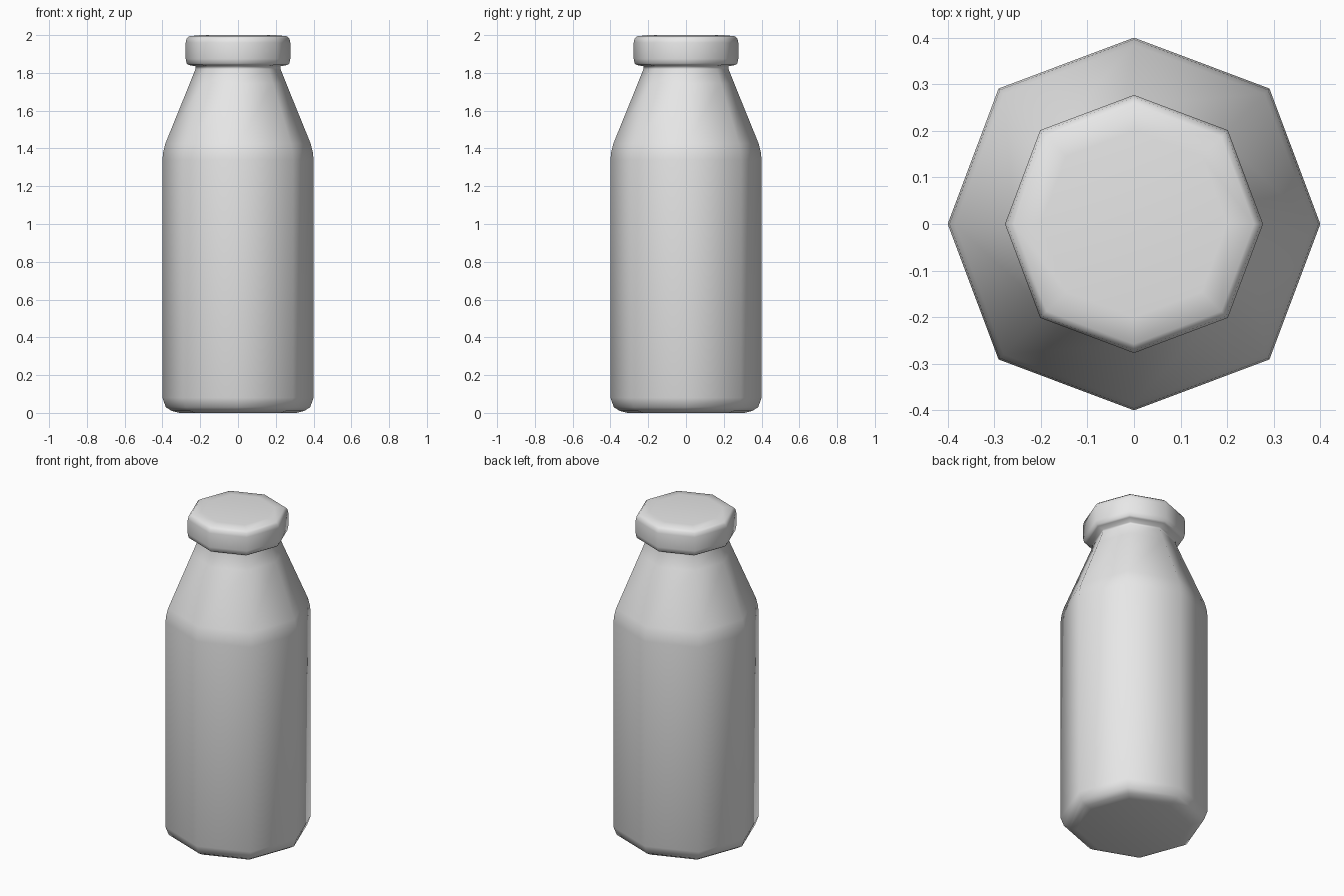
import bpy
import bmesh
import math

if "Cube" in bpy.data.objects:
    bpy.data.objects.remove(bpy.data.objects["Cube"])

SIDES = 8
DIAGONAL = 1.028  # the diagonal corners sit slightly farther out

grey = bpy.data.materials.new("plain grey")
grey.diffuse_color = (0.8, 0.8, 0.8, 1)
grey.use_nodes = True
grey.node_tree.nodes["Principled BSDF"].inputs["Base Color"].default_value = grey.diffuse_color


def lathe(name, profile):
    """Closed eight-sided turned solid from (radius, height) points."""
    bm = bmesh.new()
    rings = []
    for r, z in profile:
        ring = []
        for i in range(SIDES):
            a = math.tau * i / SIDES
            k = r * (DIAGONAL if i % 2 else 1)
            ring.append(bm.verts.new((k * math.cos(a), k * math.sin(a), z)))
        rings.append(ring)
    for low, high in zip(rings, rings[1:]):
        for i in range(SIDES):
            j = (i + 1) % SIDES
            bm.faces.new((low[i], low[j], high[j], high[i]))
    bm.faces.new(rings[0][::-1])
    bm.faces.new(rings[-1])
    for f in bm.faces:
        f.smooth = True
    mesh = bpy.data.meshes.new(name)
    bm.to_mesh(mesh)
    bm.free()
    mesh.materials.append(grey)
    obj = bpy.data.objects.new(name, mesh)
    bpy.context.collection.objects.link(obj)
    return obj


# Bottle: bevelled base, straight body, sloped shoulder, neck and lipped top
lathe("bottle", [
    (0.31, 0.0), (0.35, 0.01), (0.382, 0.03), (0.40, 0.08),
    (0.40, 1.34), (0.396, 1.38), (0.385, 1.425),
    (0.255, 1.745), (0.225, 1.82), (0.225, 1.835),
    (0.262, 1.842), (0.272, 1.85), (0.277, 1.875),
    (0.277, 1.96), (0.272, 1.982), (0.258, 1.994), (0.20, 2.0),
])
